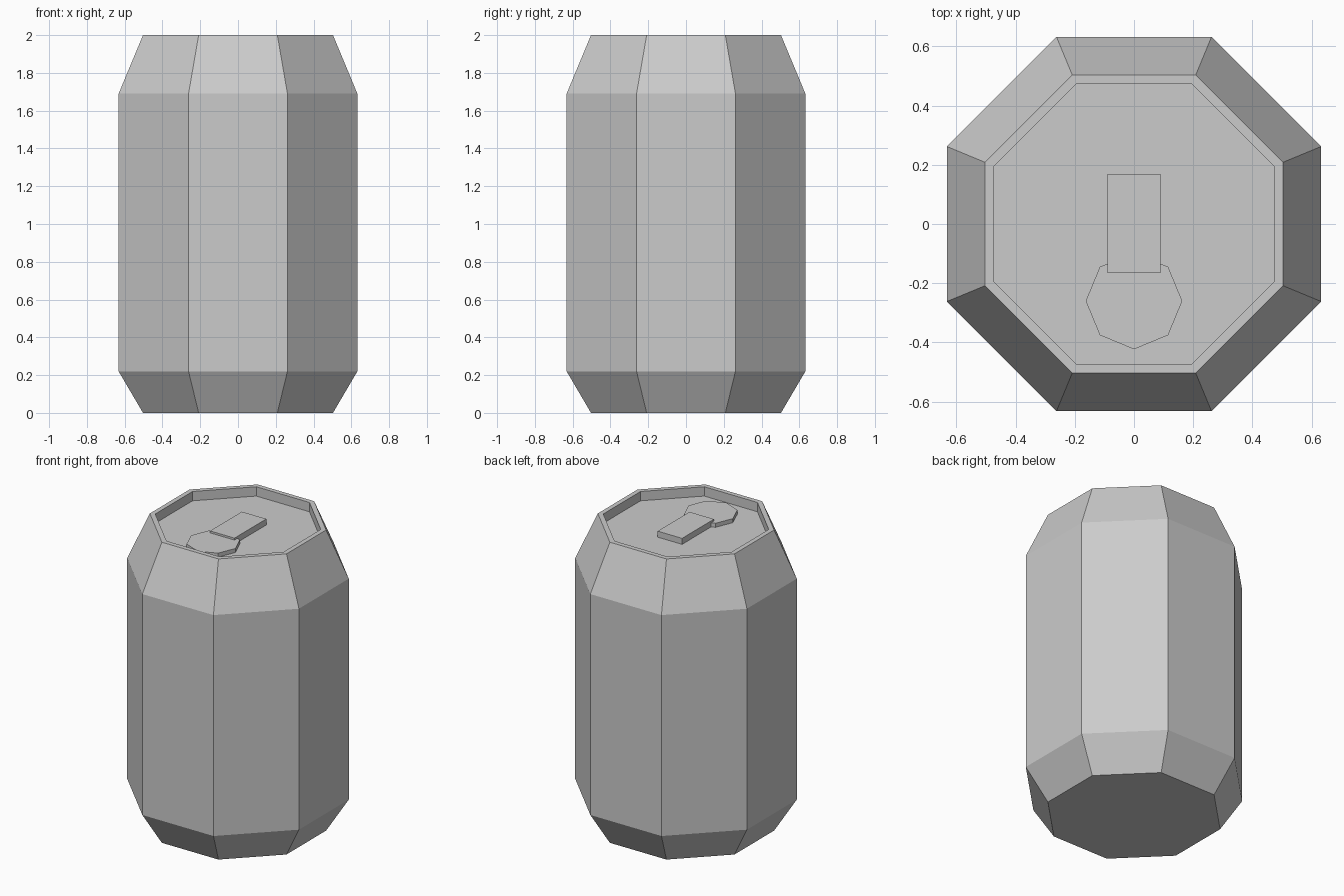
import bpy
import bmesh
import math

SIDES = 8
STEP = math.tau / SIDES

cube = bpy.data.objects.get("Cube")
if cube:
    bpy.data.objects.remove(cube, do_unlink=True)

# Bare metal, the only colour
metal = bpy.data.materials.new("grey metal")
metal.use_nodes = True
grey = (0.6, 0.6, 0.6, 1)
metal.diffuse_color = grey
metal.node_tree.nodes["Principled BSDF"].inputs["Base Color"].default_value = grey


def lathe(name, profile, centre=(0, 0), turn=0.0):
    """Sweep (radius, z) points round an upright axis and cap both ends."""
    bm = bmesh.new()
    rings = []
    for radius, z in profile:
        rings.append([
            bm.verts.new((centre[0] + radius * math.cos(turn + i * STEP),
                          centre[1] + radius * math.sin(turn + i * STEP), z))
            for i in range(SIDES)])
    for low, high in zip(rings, rings[1:]):
        for i in range(SIDES):
            j = (i + 1) % SIDES
            bm.faces.new((low[i], low[j], high[j], high[i]))
    bm.faces.new(rings[0][::-1])
    bm.faces.new(rings[-1])
    return finish(name, bm)


def finish(name, bm):
    """Turn a bmesh into a flat-shaded object."""
    bmesh.ops.recalc_face_normals(bm, faces=bm.faces)
    mesh = bpy.data.meshes.new(name)
    bm.to_mesh(mesh)
    bm.free()
    mesh.materials.append(metal)
    obj = bpy.data.objects.new(name, mesh)
    bpy.context.collection.objects.link(obj)
    return obj


# Can body: tapered base, straight wall, shoulder, thin rim and sunken lid
lid = 1.938
flat = 1 / math.cos(STEP / 2)  # flat-to-flat half width into corner radius
outline = [(0.503, 0), (0.632, 0.22), (0.632, 1.69), (0.503, 2),
           (0.472, 2), (0.472, lid)]
lathe("can_body", [(half * flat, z) for half, z in outline], turn=STEP / 2)

# Opening plate near the front of the lid
lathe("opening_plate", [(0.163, lid), (0.163, lid + 0.027)], centre=(0, -0.26))

# Pull tab overlapping the plate
bm = bmesh.new()
bmesh.ops.create_cube(bm, size=1)
bmesh.ops.scale(bm, vec=(0.18, 0.335, 0.04), verts=bm.verts)
bmesh.ops.translate(bm, vec=(0, 0.002, lid + 0.02), verts=bm.verts)
finish("pull_tab", bm)
